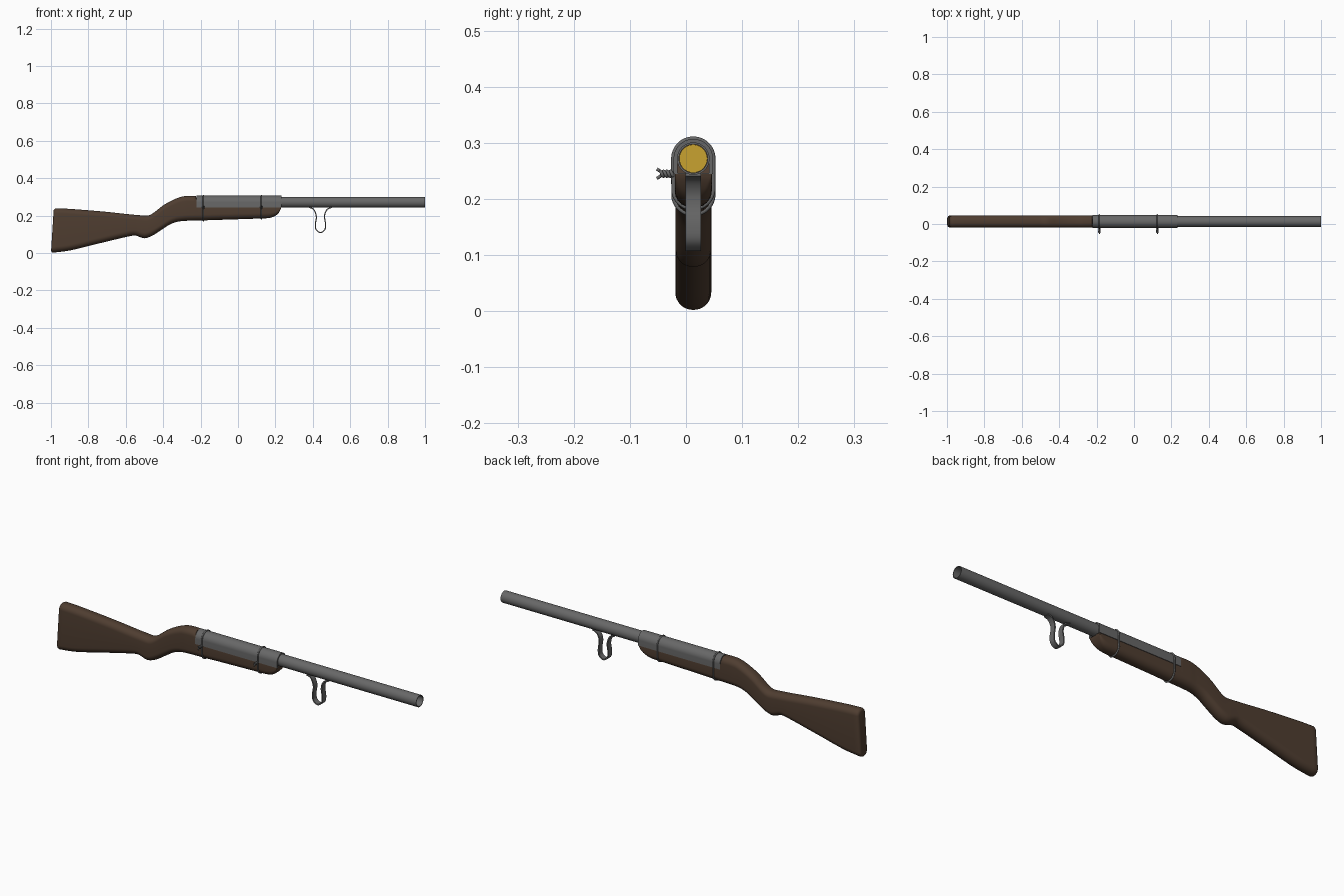
import bpy, bmesh, math
from mathutils import Vector

if "Cube" in bpy.data.objects:
    bpy.data.objects.remove(bpy.data.objects["Cube"])

YC, ZB = 0.013, 0.272          # bore axis


def material(name, rgb):
    m = bpy.data.materials.new(name)
    m.diffuse_color = (*rgb, 1)
    m.use_nodes = True
    m.node_tree.nodes["Principled BSDF"].inputs["Base Color"].default_value = m.diffuse_color
    return m


WOOD = material("dark walnut", (0.078, 0.047, 0.030))
STEEL = material("grey steel", (0.137, 0.137, 0.137))
BRASS = material("brass", (0.58, 0.36, 0.03))


def finish(obj, mat, angle=40):
    obj.data.materials.clear()
    obj.data.materials.append(mat)
    bpy.ops.object.select_all(action='DESELECT')
    obj.select_set(True)
    bpy.context.view_layer.objects.active = obj
    bpy.ops.object.shade_smooth_by_angle(angle=math.radians(angle))
    return obj


def mesh_object(name, bm, mat, angle=40):
    bmesh.ops.recalc_face_normals(bm, faces=bm.faces[:])
    me = bpy.data.meshes.new(name)
    bm.to_mesh(me)
    bm.free()
    obj = bpy.data.objects.new(name, me)
    bpy.context.collection.objects.link(obj)
    return finish(obj, mat, angle)


def loft(name, rings, mat, caps=True, loop=False, angle=40):
    bm = bmesh.new()
    vs = [[bm.verts.new(p) for p in r] for r in rings]
    n = len(vs[0])
    for a, b in zip(vs, vs[1:] + (vs[:1] if loop else [])):
        for i in range(n):
            bm.faces.new((a[i], a[(i + 1) % n], b[(i + 1) % n], b[i]))
    if caps and not loop:
        bm.faces.new(vs[0])
        bm.faces.new(vs[-1])
    return mesh_object(name, bm, mat, angle)


def circle(x, r, n=40):
    return [(x, YC + r * math.cos(2 * math.pi * i / n), ZB + r * math.sin(2 * math.pi * i / n))
            for i in range(n)]


def interp(pts, x):
    """Smooth curve through (x, value) points."""
    if x <= pts[0][0]:
        return pts[0][1]
    if x >= pts[-1][0]:
        return pts[-1][1]
    i = max(k for k in range(len(pts) - 1) if pts[k][0] <= x)

    def slope(k):
        a, b = pts[max(k - 1, 0)], pts[min(k + 1, len(pts) - 1)]
        return (b[1] - a[1]) / (b[0] - a[0])
    (x0, y0), (x1, y1) = pts[i], pts[i + 1]
    h = x1 - x0
    t = (x - x0) / h
    return ((2*t**3 - 3*t**2 + 1) * y0 + (t**3 - 2*t**2 + t) * h * slope(i)
            + (3*t**2 - 2*t**3) * y1 + (t**3 - t**2) * h * slope(i + 1))


# --- wooden stock: lofted rounded sections following the side profile
TOP = [(-1.0, 0.240), (-0.9, 0.236), (-0.72, 0.222), (-0.52, 0.202), (-0.47, 0.204), (-0.40, 0.255),
       (-0.35, 0.283), (-0.30, 0.302), (-0.26, 0.306), (-0.21, 0.304)]
BOTTOM = [(-1.0, 0.001), (-0.9, 0.014), (-0.75, 0.05), (-0.59, 0.088), (-0.55, 0.094), (-0.525, 0.086),
          (-0.50, 0.079), (-0.46, 0.092), (-0.40, 0.130), (-0.36, 0.155), (-0.31, 0.170),
          (-0.18, 0.175), (0.12, 0.185), (0.17, 0.188), (0.20, 0.199), (0.22, 0.218), (0.231, 0.242)]


def section(x, inset=0.0):
    front = x > -0.21
    top = (0.246 if front else interp(TOP, x)) - inset
    bot = interp(BOTTOM, x) + inset
    hw = (0.033 if x > -0.3 else 0.032) - inset
    r_low = min(hw - 0.001, (top - bot) * 0.48)
    r_top = min(0.003 if front else r_low * 0.9, (top - bot) * 0.48)
    tilt = 0.015 * max(0.0, min(1.0, (-0.85 - x) / 0.13))
    pts = []
    for sy, sz, a0, r in ((1, 1, 0, r_top), (-1, 1, 90, r_top), (-1, -1, 180, r_low), (1, -1, 270, r_low)):
        cy = sy * (hw - r)
        cz = top - r if sz > 0 else bot + r
        for k in range(9):
            a = math.radians(a0 + k * 90 / 8)
            z = cz + r * math.sin(a)
            pts.append((x + tilt * z / 0.24, YC + cy + r * math.cos(a), z))
    return pts


rings = [section(-1.0, 0.012), section(-0.9985, 0.0075), section(-0.995, 0.003), section(-0.988)]
rings += [section(-0.97 + 0.0152 * i) for i in range(51)]
rings += [section(x) for x in (-0.18, -0.1, 0, 0.1, 0.12, 0.14, 0.16, 0.175, 0.19, 0.2, 0.21, 0.22, 0.227, 0.231)]
loft("stock", rings, WOOD, angle=50)

# --- barrel: open tube
loft("barrel", [circle(-0.2, 0.029), circle(1.0, 0.029), circle(1.0, 0.0255), circle(-0.2, 0.0255)],
     STEEL, loop=True)

# --- brass cartridge seen down the bore
loft("cartridge", [circle(-0.19, 0.025), circle(-0.06, 0.025)], BRASS)


# --- receiver sleeve: arched outer wall, bore through the middle
def arch(x, r, low):
    pts = [(x, YC + r * math.cos(math.pi * i / 32), ZB + r * math.sin(math.pi * i / 32)) for i in range(33)]
    return pts + [(x, YC - r, low), (x, YC + r, low)]


loft("receiver", [arch(-0.222, 0.035, 0.245), arch(0.232, 0.035, 0.245),
                  arch(0.232, 0.028, 0.2455), arch(-0.222, 0.028, 0.2455)], STEEL, loop=True)


# --- wire bands with twisted ends
def wire(name, pts, radius, cyclic=False):
    cu = bpy.data.curves.new(name, 'CURVE')
    cu.dimensions = '3D'
    cu.bevel_depth, cu.bevel_resolution = radius, 2
    cu.use_fill_caps = True
    sp = cu.splines.new('POLY')
    sp.points.add(len(pts) - 1)
    for p, q in zip(sp.points, pts):
        p.co = (*q, 1)
    sp.use_cyclic_u = cyclic
    obj = bpy.data.objects.new(name, cu)
    bpy.context.collection.objects.link(obj)
    bpy.ops.object.select_all(action='DESELECT')
    obj.select_set(True)
    bpy.context.view_layer.objects.active = obj
    bpy.ops.object.convert(target='MESH')
    return finish(bpy.context.object, STEEL, 60)


for label, x in (("rear", -0.185), ("front", 0.125)):
    r = 0.0355
    low = interp(BOTTOM, x) + r - 0.002
    path = []
    for i in range(49):
        a = 2 * math.pi * i / 48
        path.append((x, YC + r * math.cos(a), (ZB if i <= 24 else low) + r * math.sin(a)))
    wire(label + "_wire_band", path, 0.004, True)
    for s, side in ((0, "a"), (math.pi, "b")):
        pts = []
        for i in range(41):
            t = i / 40
            a = s + math.pi / 2 + t * 4 * math.pi
            pts.append((x + 0.004 * math.cos(a), -0.022 - 0.024 * t, 0.245 + 0.0045 * math.sin(a)))
        d = 1 if s == 0 else -1
        pts.append((x, -0.052, 0.245 + d * 0.0085))
        wire(label + "_twisted_end_" + side, pts, 0.003)

# --- hanging spring clip: bent flat strip under the barrel
CLIP = [(0.38, 0.244), (0.402, 0.236), (0.414, 0.215), (0.419, 0.19), (0.414, 0.155), (0.418, 0.125),
        (0.441, 0.110), (0.464, 0.125), (0.468, 0.155), (0.463, 0.19), (0.466, 0.215), (0.480, 0.236),
        (0.502, 0.244)]
keys = [(i, p[0]) for i, p in enumerate(CLIP)], [(i, p[1]) for i, p in enumerate(CLIP)]
N = 72
path = [Vector((interp(keys[0], i * 12 / N), 0, interp(keys[1], i * 12 / N))) for i in range(N + 1)]
rings = []
for i, p in enumerate(path):
    d = (path[min(i + 1, N)] - path[max(i - 1, 0)]).normalized()
    n = Vector((-d.z, 0, d.x)) * 0.003
    rings.append([(p.x + k * n.x, YC + w * 0.014, p.z + k * n.z)
                  for k, w in ((1, -1), (1, 1), (-1, 1), (-1, -1))])
loft("spring_clip", rings, STEEL)
